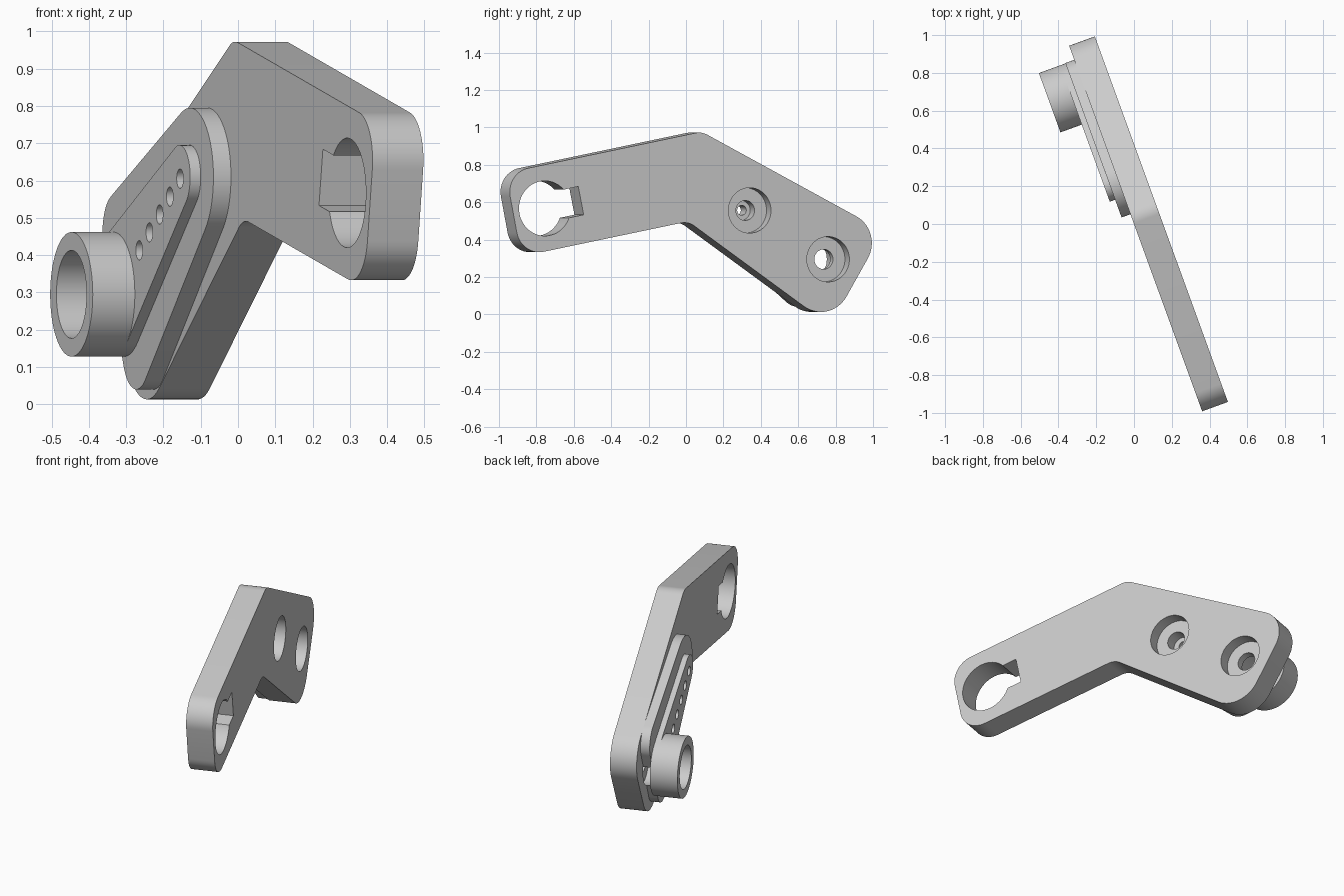
import bpy, bmesh, math
from mathutils import Vector
from mathutils.geometry import convex_hull_2d

cube = bpy.data.objects.get("Cube")
if cube:
    bpy.data.objects.remove(cube)

# Plate frame: u runs along the plate, n is its outward normal, z is up
TURN = math.radians(20)
ALONG = Vector((-math.sin(TURN), math.cos(TURN), 0))
NORMAL = Vector((math.cos(TURN), math.sin(TURN), 0))

grey = bpy.data.materials.new("plain_grey")
grey.use_nodes = True
grey.diffuse_color = (0.6, 0.6, 0.6, 1)
grey.node_tree.nodes["Principled BSDF"].inputs["Base Color"].default_value = (0.6, 0.6, 0.6, 1)


def prism(name, outline, n0, n1):
    """Extrude a (u, z) outline between two depths along the plate normal."""
    bm = bmesh.new()
    rings = [[bm.verts.new(ALONG * u + NORMAL * n + Vector((0, 0, z))) for u, z in outline]
             for n in (n0, n1)]
    bm.faces.new(rings[0])
    bm.faces.new(rings[1][::-1])
    for i in range(len(outline)):
        j = (i + 1) % len(outline)
        bm.faces.new((rings[0][i], rings[1][i], rings[1][j], rings[0][j]))
    bmesh.ops.recalc_face_normals(bm, faces=bm.faces)
    mesh = bpy.data.meshes.new(name)
    bm.to_mesh(mesh)
    bm.free()
    mesh.materials.append(grey)
    obj = bpy.data.objects.new(name, mesh)
    bpy.context.collection.objects.link(obj)
    return obj


def circle(u, z, r, count=64):
    return [(u + r * math.cos(math.tau * i / count), z + r * math.sin(math.tau * i / count))
            for i in range(count)]


def hull(*discs):
    """Outline wrapped tightly around several discs."""
    pts = [p for d in discs for p in circle(*d)]
    return [pts[i] for i in convex_hull_2d(pts)]


def rounded(corners, steps=14):
    """Polygon outline with a fillet radius at each (u, z, radius) corner."""
    out = []
    for i, (u, z, r) in enumerate(corners):
        p = Vector((u, z))
        a = (Vector(corners[i - 1][:2]) - p).normalized()
        b = (Vector(corners[(i + 1) % len(corners)][:2]) - p).normalized()
        half = a.angle(b) / 2
        centre = p + (a + b).normalized() * (r / math.sin(half))
        start = p + a * (r / math.tan(half)) - centre
        end = p + b * (r / math.tan(half)) - centre
        sweep = start.angle(end)
        for k in range(steps + 1):
            t = k / steps
            d = (start * math.sin((1 - t) * sweep) + end * math.sin(t * sweep)) / math.sin(sweep)
            out.append(tuple(centre + d))
    return out


# Bent arm plate
arm = rounded([(-1.078, .757, .13), (-.99, .31, .13), (-.04, .497, .1),
               (.768, -.06, .17), (1.069, .446, .16), (.037, .977, .1)])
BOSS = (.756, .295)
PAD_END = (.24, .61)
parts = [
    prism("arm_plate", arm, 0, .145),
    prism("lower_pad", hull((*PAD_END, .185), (.82, .46, .105), (.66, .15, .11)), -.05, 0),
    prism("upper_pad", hull((*PAD_END, .085), (*BOSS, .167)), -.08, -.05),
    prism("boss", circle(*BOSS, .167), -.2, -.08),
]

# Keyed hole at the long end
EYE = Vector((-.856, .567))
axis = Vector((math.cos(.2), math.sin(.2)))
side = Vector((-axis.y, axis.x)) * .077
key = [tuple(EYE + axis * s + side * t) for s, t in ((0, -1), (.21, -1), (.21, 1), (0, 1))]
cutters = [prism("eye_cutter", circle(*EYE, .147), -.02, .2),
           prism("key_cutter", key, -.03, .21)]

# Stepped bores on the outer face and the boss bore
PIN_BORE = (.31, .556)
cutters += [prism("pin_counterbore", circle(*PIN_BORE, .121), .075, .2),
            prism("pin_bore", circle(*PIN_BORE, .053), .006, .18),
            prism("boss_counterbore", circle(*BOSS, .121), .075, .2),
            prism("boss_through", circle(*BOSS, .053), -.1, .18),
            prism("boss_bore", circle(*BOSS, .118), -.3, .03)]

# Row of pin holes
for i in range(5):
    spot = circle(.235 + .08 * i, .605 - .048 * i, .026, 32)
    cutters.append(prism("pin_hole_cutter", spot, -.12, .02))

# Cut every part and bake the result
for part in parts:
    for cutter in cutters:
        cutter.hide_render = True
        mod = part.modifiers.new("cut", 'BOOLEAN')
        mod.operation = 'DIFFERENCE'
        mod.solver = 'EXACT'
        mod.object = cutter
graph = bpy.context.evaluated_depsgraph_get()
baked = [bpy.data.meshes.new_from_object(p.evaluated_get(graph)) for p in parts]
for part, mesh in zip(parts, baked):
    part.modifiers.clear()
    part.data = mesh
for cutter in cutters:
    bpy.data.objects.remove(cutter)

# Smooth round walls, keep edges sharp
bpy.ops.object.select_all(action='DESELECT')
for part in parts:
    part.select_set(True)
bpy.context.view_layer.objects.active = parts[0]
bpy.ops.object.shade_smooth_by_angle(angle=math.radians(30))
